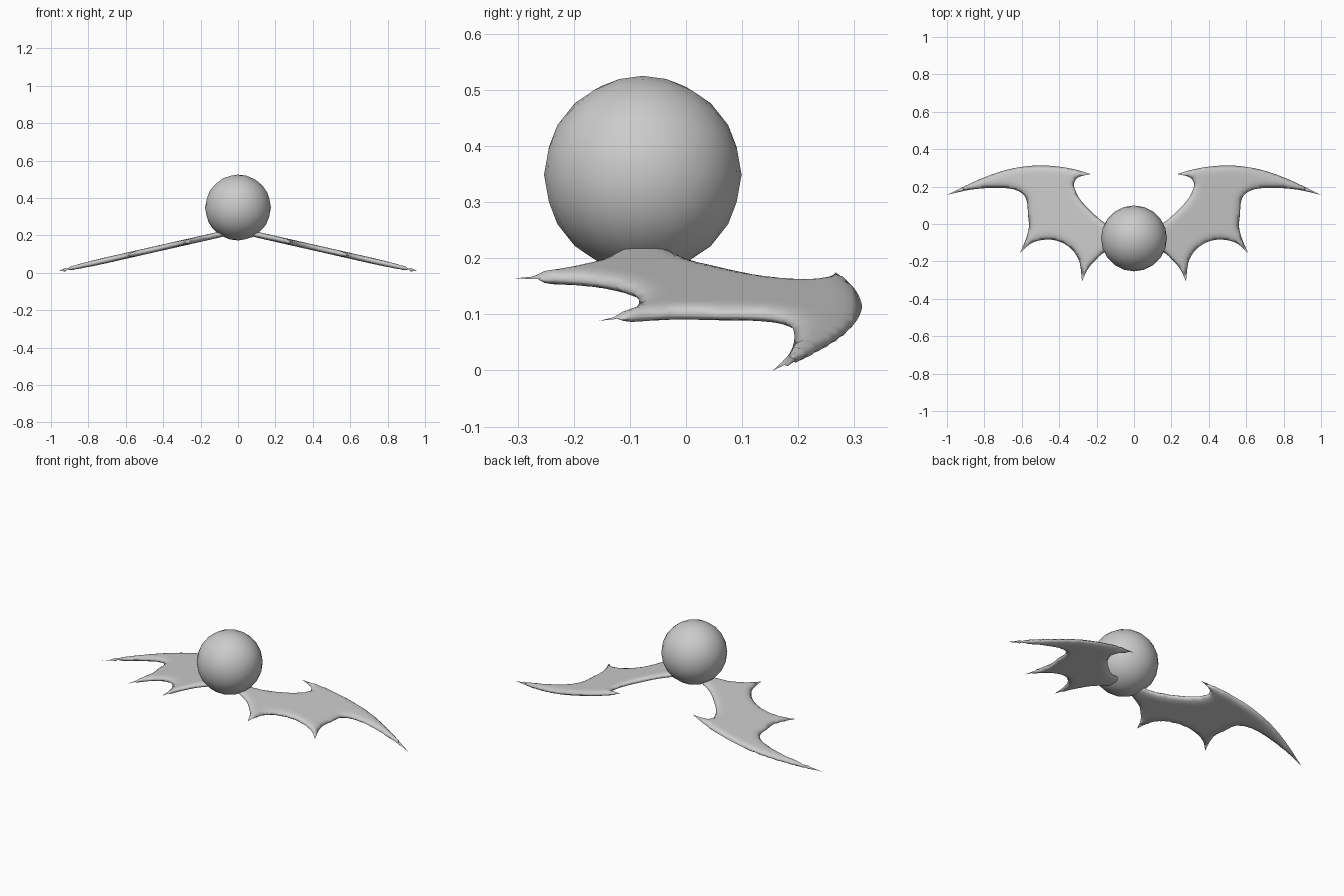
import bpy, bmesh, math
from mathutils import Vector
from mathutils.geometry import delaunay_2d_cdt, intersect_point_line

if "Cube" in bpy.data.objects:
    bpy.data.objects.remove(bpy.data.objects["Cube"])

grey = bpy.data.materials.new("plain grey")
grey.diffuse_color = (0.6, 0.6, 0.6, 1)
grey.use_nodes = True
grey.node_tree.nodes["Principled BSDF"].inputs["Base Color"].default_value = grey.diffuse_color

# Round body
bpy.ops.mesh.primitive_ico_sphere_add(subdivisions=3, radius=0.176, location=(0, -0.077, 0.349))
body = bpy.context.object
body.name = "body"
body.data.materials.append(grey)
bpy.ops.object.shade_smooth()

# Wing outline: smooth arcs running from one pointed tip to the next
ARCS = [
    [(.05, -.04), (.155, .005), (.225, .064), (.29, .134), (.32, .2), (.312, .237), (.285, .255), (.23, .267)],
    [(.23, .267), (.326, .294), (.433, .31), (.54, .312), (.684, .289), (.834, .235), (1, .155)],
    [(1, .155), (.877, .183), (.754, .193), (.65, .187), (.594, .16), (.572, .118),
     (.567, .053), (.562, -.016), (.578, -.08), (.61, -.155)],
    [(.61, -.155), (.556, -.107), (.5, -.087), (.433, -.085), (.37, -.107), (.32, -.15), (.29, -.21), (.278, -.307)],
    [(.278, -.307), (.246, -.24), (.2, -.187), (.155, -.15), (.05, -.11)],
    [(.05, -.11), (.05, -.075), (.05, -.04)],
]


def smooth_arc(points, steps=4):
    """Catmull-Rom curve through the points, without its last point."""
    p = [Vector(q) for q in points]
    p = [2 * p[0] - p[1]] + p + [2 * p[-1] - p[-2]]
    out = []
    for a, b, c, d in zip(p, p[1:], p[2:], p[3:]):
        for k in range(steps):
            t = k / steps
            out.append(0.5 * (2 * b + (c - a) * t + (2 * a - 5 * b + 4 * c - d) * t * t
                              + (3 * b - a - 3 * c + d) * t ** 3))
    return out


outline = [v for arc in ARCS for v in smooth_arc(arc)]
edges = list(zip(outline, outline[1:] + outline[:1]))


def edge_distance(p):
    best = 9.0
    for a, b in edges:
        q, t = intersect_point_line(p, a, b)
        q = a if t < 0 else b if t > 1 else Vector(q[:2])
        best = min(best, (p - q).length)
    return best


def thickness(p):
    """Half thickness: rounded rim, flat in the middle."""
    t = min(edge_distance(p) / 0.045, 1)
    return 0.016 * math.sqrt(1 - (1 - t) ** 2)


# Triangulate the outline with a grid of interior points
STEP = 0.014
grid = [Vector((i * STEP, j * STEP)) for i in range(3, 72) for j in range(-22, 24)]
grid = [p for p in grid if edge_distance(p) > 0.006]
n = len(outline)
verts, _, faces, *_ = delaunay_2d_cdt(outline + grid, [(i, (i + 1) % n) for i in range(n)], [], 1, 1e-6)


def make_wing(name, side):
    """Puffed, drooping wing on one side of the body."""
    bm = bmesh.new()
    half = [thickness(v) for v in verts]
    layers = []
    for sign in (1, -1):
        layers.append([bm.verts.new((side * v.x, v.y, 0.227 * (1 - v.x) + sign * h))
                       for v, h in zip(verts, half)])
    for layer in layers:
        for f in faces:
            bm.faces.new([layer[i] for i in f])
    bmesh.ops.remove_doubles(bm, verts=bm.verts, dist=1e-4)
    bmesh.ops.recalc_face_normals(bm, faces=bm.faces)
    for f in bm.faces:
        f.smooth = True
    mesh = bpy.data.meshes.new(name)
    bm.to_mesh(mesh)
    bm.free()
    mesh.materials.append(grey)
    bpy.context.collection.objects.link(bpy.data.objects.new(name, mesh))


make_wing("right_wing", 1)
make_wing("left_wing", -1)
